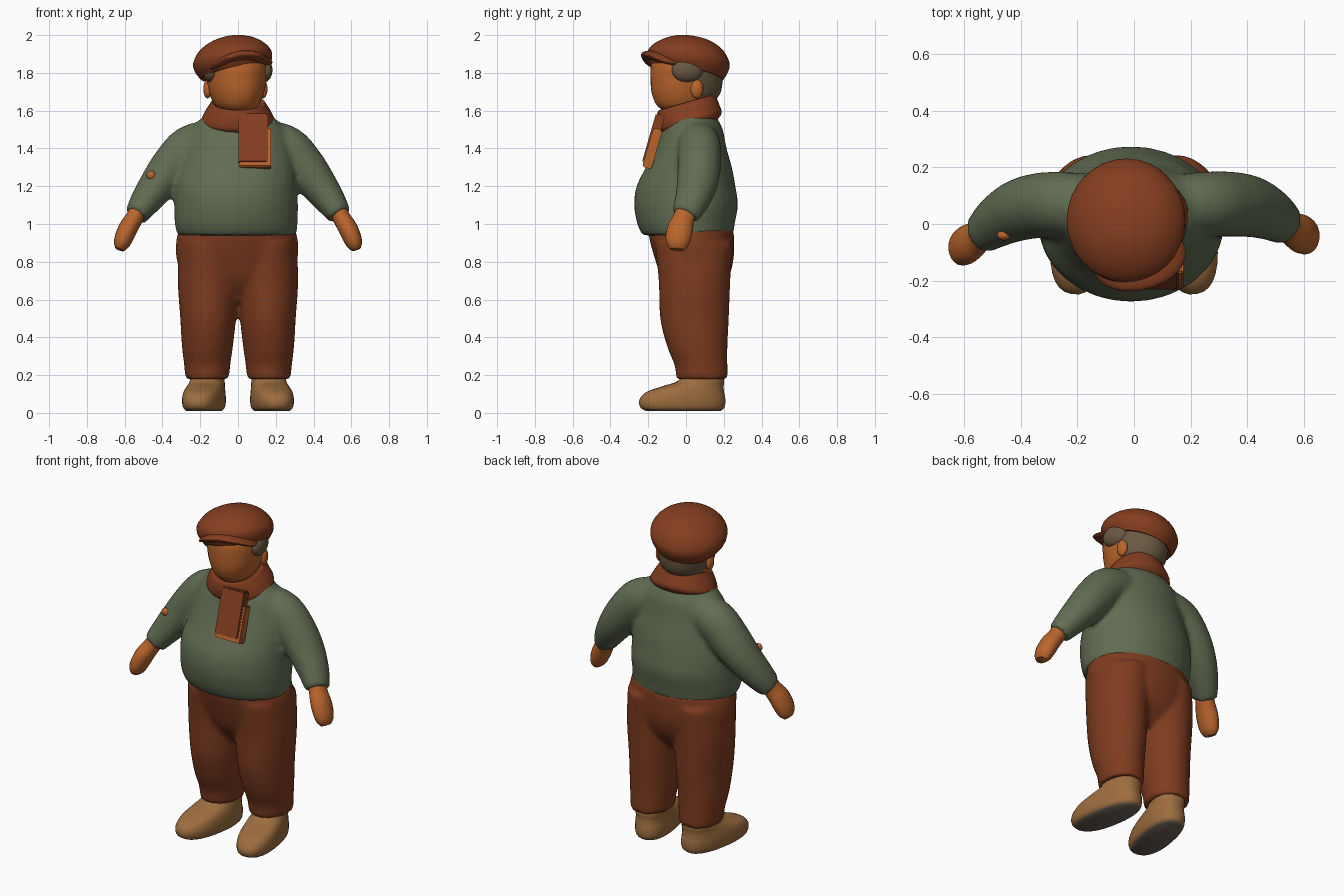
import bpy, bmesh
from math import sin, cos, pi, radians
from mathutils import Vector, Matrix

cube = bpy.data.objects.get("Cube")
if cube:
    bpy.data.objects.remove(cube)


def material(name, r, g, b):
    m = bpy.data.materials.new(name)
    m.use_nodes = True
    m.diffuse_color = (r, g, b, 1)
    m.node_tree.nodes["Principled BSDF"].inputs["Base Color"].default_value = (r, g, b, 1)
    return m


RUST = material("rust wool", 0.235, 0.048, 0.014)
BROWN = material("red brown cloth", 0.21, 0.045, 0.014)
GREEN = material("moss green knit", 0.12, 0.15, 0.085)
SKIN = material("warm skin", 0.49, 0.13, 0.025)
LEATHER = material("tan leather", 0.34, 0.155, 0.05)
HAIR = material("grey brown hair", 0.145, 0.1, 0.055)
SOLE = material("dark sole", 0.14, 0.11, 0.08)


def resample(rows, steps=4):
    """Smooth curve through the rows of numbers."""
    rows = [Vector(r) for r in rows]
    out = []
    for i in range(len(rows) - 1):
        p0, p1 = rows[max(i - 1, 0)], rows[i]
        p2, p3 = rows[i + 1], rows[min(i + 2, len(rows) - 1)]
        for k in range(steps):
            t = k / steps
            out.append(p1 + (p2 - p0) * (t / 2)
                       + (p0 * 2 - p1 * 5 + p2 * 4 - p3) * (t * t / 2)
                       + (p1 * 3 - p0 - p2 * 3 + p3) * (t ** 3 / 2))
    return out + [rows[-1]]


def loft(bm, rows, power=1.0, flat=True, sides=32):
    """Skin over elliptical rings given as (x, y, z, half width, half depth)."""
    rows = resample(rows)
    mids = [Vector(r[:3]) for r in rows]
    rings = []
    for i, r in enumerate(rows):
        side, deep = Vector((1, 0, 0)), Vector((0, 1, 0))
        if not flat:
            along = (mids[min(i + 1, len(mids) - 1)] - mids[max(i - 1, 0)]).normalized()
            side = deep.cross(along).normalized()
            deep = along.cross(side)
        ring = []
        for k in range(sides):
            c, s = cos(2 * pi * k / sides), sin(2 * pi * k / sides)
            c, s = (abs(v) ** power * (1 if v > 0 else -1) for v in (c, s))
            ring.append(bm.verts.new(mids[i] + side * r[3] * c + deep * r[4] * s))
        rings.append(ring)
    for a, b in zip(rings, rings[1:]):
        for k in range(sides):
            n = (k + 1) % sides
            bm.faces.new((a[k], a[n], b[n], b[k]))
    bm.faces.new(rings[0])
    bm.faces.new(rings[-1])


def finish(name, bm, mats, matrix=None, voxel=0, smooth=0):
    """Turn the mesh into a shaded object, optionally fusing its volumes."""
    bmesh.ops.recalc_face_normals(bm, faces=bm.faces)
    mesh = bpy.data.meshes.new(name)
    bm.to_mesh(mesh)
    bm.free()
    for m in mats:
        mesh.materials.append(m)
    ob = bpy.data.objects.new(name, mesh)
    bpy.context.scene.collection.objects.link(ob)
    if matrix:
        ob.matrix_world = matrix
    bpy.ops.object.select_all(action='DESELECT')
    ob.select_set(True)
    bpy.context.view_layer.objects.active = ob
    bpy.ops.object.shade_smooth_by_angle(angle=radians(50))
    if voxel:
        mod = ob.modifiers.new("Fuse", 'REMESH')
        mod.mode, mod.voxel_size, mod.use_smooth_shade = 'VOXEL', voxel, True
        soft = ob.modifiers.new("Soften", 'SMOOTH')
        soft.factor, soft.iterations = 0.5, smooth


def ellipsoid(name, centre, radii, mat, matrix=None, arch=0):
    bm = bmesh.new()
    bmesh.ops.create_uvsphere(bm, u_segments=28, v_segments=14, radius=1)
    for v in bm.verts:
        v.co = Vector(centre) + Vector(a * b for a, b in zip(v.co, radii))
        v.co.z -= arch * v.co.x ** 2
    finish(name, bm, [mat], matrix)


def side_rows(rows, sign, lean=0.0):
    """Mirror rows to one side; the lean swings the outer end forward."""
    return [(sign * x, y - lean * max(0, x - 0.3), z, a, b) for x, y, z, a, b in rows]


SIDES = ((1, "left", 0.0), (-1, "right", 0.13))

# Sweater: body and both sleeves fused together
bm = bmesh.new()
loft(bm, [(-.005, .01, .94, .315, .24), (-.01, 0, 1.0, .325, .258), (-.01, 0, 1.1, .328, .275),
          (-.01, 0, 1.2, .322, .262), (0, .015, 1.3, .305, .228), (0, .025, 1.4, .285, .19),
          (0, .035, 1.5, .25, .16), (0, .035, 1.56, .195, .13), (0, .035, 1.6, .14, .11)])
ARM = [(.12, .06, 1.44, .11, .11), (.25, .07, 1.405, .12, .115), (.345, .07, 1.31, .114, .115),
       (.42, .06, 1.215, .1, .108), (.49, .03, 1.12, .082, .092), (.54, -.005, 1.045, .063, .074)]
for sign, _, lean in SIDES:
    loft(bm, side_rows(ARM, sign, lean), flat=False)
finish("sweater", bm, [GREEN], voxel=.015, smooth=6)

# Hands: simple mittens
HAND = [(.525, .005, 1.08, .047, .056), (.55, -.012, 1.03, .047, .058), (.58, -.03, .98, .051, .068),
        (.603, -.04, .93, .049, .068), (.618, -.045, .89, .041, .058), (.627, -.048, .865, .024, .038)]
for sign, word, lean in SIDES:
    bm = bmesh.new()
    loft(bm, side_rows(HAND, sign, lean), flat=False, sides=20)
    finish(word + "_hand", bm, [SKIN])

# Small patch on the right sleeve, almost flush
ellipsoid("sleeve_patch", (-.46, -.04, 1.258), (.024, .018, .024), SKIN)

# Trousers: seat and two legs fused together
bm = bmesh.new()
loft(bm, [(-.005, .025, .975, .308, .228), (-.005, .033, .9, .324, .222), (-.005, .045, .8, .318, .205),
          (0, .048, .7, .27, .17), (0, .05, .59, .13, .09)])
LEG = [(.15, .04, .9, .16, .205), (.157, .045, .7, .162, .19), (.158, .045, .5, .148, .182),
       (.162, .06, .35, .135, .16), (.163, .08, .25, .122, .14), (.163, .085, .18, .116, .139)]
for sign, _, _ in SIDES:
    loft(bm, side_rows(LEG, sign))
finish("trousers", bm, [BROWN], voxel=.015, smooth=5)

# Shoes: turned out a little, with dark undersides
SHOE = [(0, -.065, .01, .085, .2), (0, -.07, .03, .102, .226), (0, -.07, .07, .107, .23),
        (0, -.055, .11, .103, .208), (0, -.015, .14, .096, .165), (0, .03, .17, .09, .122),
        (0, .045, .23, .085, .1)]
for sign, word, _ in SIDES:
    bm = bmesh.new()
    loft(bm, SHOE, power=.85)
    for f in bm.faces:
        f.material_index = int(f.calc_center_median().z < .018)
    place = Matrix.Translation((sign * .168, .05, 0)) @ Matrix.Rotation(sign * radians(10), 4, 'Z')
    finish(word + "_shoe", bm, [LEATHER, SOLE], place)

# Head: face in front, hair around the back
turn = Matrix.Rotation(radians(11), 4, 'Z')
bm = bmesh.new()
loft(bm, [(0, .03, 1.54, .08, .09), (0, -.01, 1.59, .075, .1), (0, -.012, 1.63, .115, .145),
          (0, 0, 1.69, .143, .182), (0, .003, 1.76, .158, .192), (0, .005, 1.85, .165, .19),
          (0, .005, 1.93, .14, .15)])
for f in bm.faces:
    c = f.calc_center_median()
    f.material_index = int((c.y > -.075 and c.z > 1.76) or (c.y > .05 and c.z > 1.64))
head_place = Matrix.Translation((-.008, 0, 0)) @ turn
finish("head", bm, [SKIN, HAIR], head_place)
for sign, word, _ in SIDES:
    ellipsoid(word + "_ear", (sign * .15, .03, 1.715), (.022, .034, .05), SKIN, head_place)
    ellipsoid(word + "_side_hair", (sign * .145, -.02, 1.815), (.042, .085, .065), HAIR, head_place)

# Flat cap with a peak, tipped back and to one side
tilt = (Matrix.Translation((-.02, 0, 1.825)) @ turn @ Matrix.Rotation(radians(-8), 4, 'Y')
        @ Matrix.Rotation(radians(-12), 4, 'X'))
bm = bmesh.new()
loft(bm, [(0, .01, -.025, .182, .195), (0, .005, .015, .206, .217), (0, .005, .06, .21, .22),
          (0, .01, .105, .182, .19), (0, .015, .14, .138, .145), (0, .018, .165, .075, .085),
          (0, .02, .174, .01, .01)])
finish("cap", bm, [RUST], tilt)
ellipsoid("cap_peak", (.015, -.125, .026), (.168, .125, .032), RUST, tilt, arch=1.5)

# Scarf: a wrap around the neck and a hanging end with a bright edge
bm = bmesh.new()
loft(bm, [(0, 0, -.085, .15, .13), (0, 0, -.05, .194, .172), (0, 0, -.005, .18, .172),
          (0, .005, .04, .152, .162), (0, .01, .056, .138, .15), (0, .01, .035, .11, .12)])
finish("scarf_wrap", bm, [RUST],
       Matrix.Translation((0, .01, 1.588)) @ Matrix.Rotation(radians(16), 4, 'X'))


def scarf_panel(name, centre, size, mat):
    bm = bmesh.new()
    bmesh.ops.create_cube(bm, size=1)
    bmesh.ops.scale(bm, vec=size, verts=bm.verts)
    bmesh.ops.bevel(bm, geom=bm.edges[:], offset=.006, segments=2, affect='EDGES')
    finish(name, bm, [mat],
           Matrix.Translation(centre) @ Matrix.Rotation(radians(-16), 4, 'X'))


scarf_panel("scarf_end", (.08, -.172, 1.45), (.155, .05, .27), RUST)
scarf_panel("scarf_end_edge", (.09, -.178, 1.4), (.17, .05, .215), SKIN)
